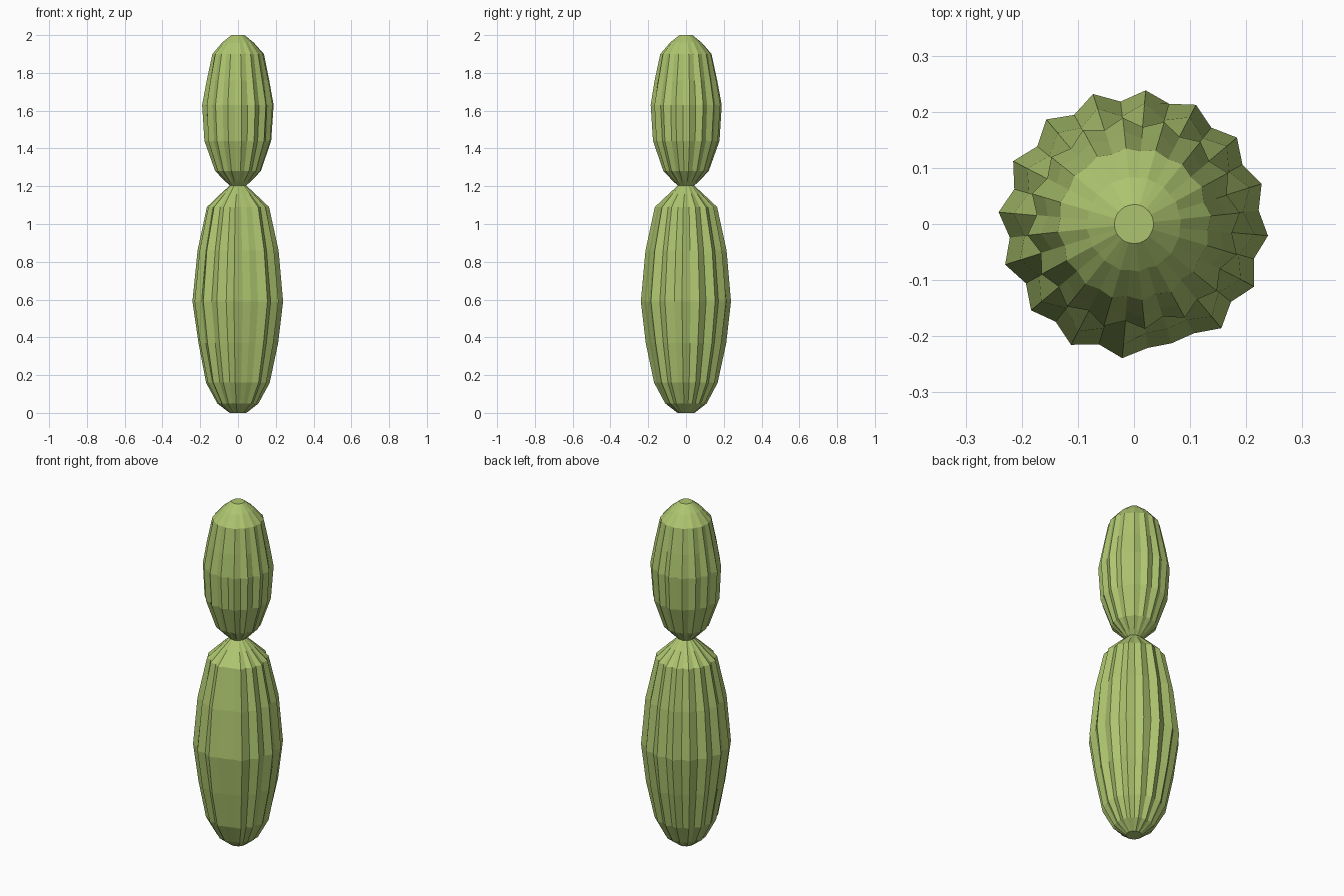
import bpy, bmesh, math, random

if "Cube" in bpy.data.objects:
    bpy.data.objects.remove(bpy.data.objects["Cube"])

random.seed(4)
RIBS = 16
green = bpy.data.materials.new("cactus_green")
green.diffuse_color = (0.42, 0.56, 0.16, 1)
green.use_nodes = True
green.node_tree.nodes["Principled BSDF"].inputs["Base Color"].default_value = green.diffuse_color


def ribbed_segment(name, profile, phase, flat_ribs=()):
    """Loft rings of (z, outer radius, valley ratio) into a ribbed flat-faced pod."""
    bm = bmesh.new()
    rings = []
    for z, r, ratio in profile:
        ring = []
        for i in range(RIBS * 2):
            a = math.radians(phase) + math.pi * i / RIBS
            k = 1.0 if i % 2 == 0 and i // 2 not in flat_ribs else ratio
            k *= random.uniform(0.985, 1.005)
            ring.append(bm.verts.new((r * k * math.cos(a), r * k * math.sin(a), z)))
        rings.append(ring)
    n = RIBS * 2
    for low, high in zip(rings, rings[1:]):
        for i in range(n):
            j = (i + 1) % n
            bm.faces.new((low[i], low[j], high[j], high[i]))
    bm.faces.new(rings[0][::-1])
    bm.faces.new(rings[-1])
    bmesh.ops.recalc_face_normals(bm, faces=bm.faces)
    mesh = bpy.data.meshes.new(name)
    bm.to_mesh(mesh)
    bm.free()
    mesh.materials.append(green)
    obj = bpy.data.objects.new(name, mesh)
    bpy.context.collection.objects.link(obj)
    return obj


# Tall lower pod, one rib at the front is worn flat
ribbed_segment("lower_cactus_segment", [
    (0.0, 0.045, 0.95), (0.05, 0.11, 0.92), (0.16, 0.17, 0.91),
    (0.37, 0.213, 0.91), (0.59, 0.242, 0.92), (0.86, 0.215, 0.91),
    (1.09, 0.165, 0.92), (1.16, 0.092, 0.93), (1.205, 0.042, 0.95)],
    17.5, flat_ribs=(12,))

# Shorter upper pod with a smoother cap
ribbed_segment("upper_cactus_segment", [
    (1.2, 0.04, 0.95), (1.225, 0.068, 0.94), (1.28, 0.122, 0.93),
    (1.44, 0.178, 0.92), (1.63, 0.19, 0.92), (1.76, 0.167, 0.93),
    (1.9, 0.138, 0.95), (1.96, 0.085, 0.97), (2.0, 0.035, 1.0)],
    6)
